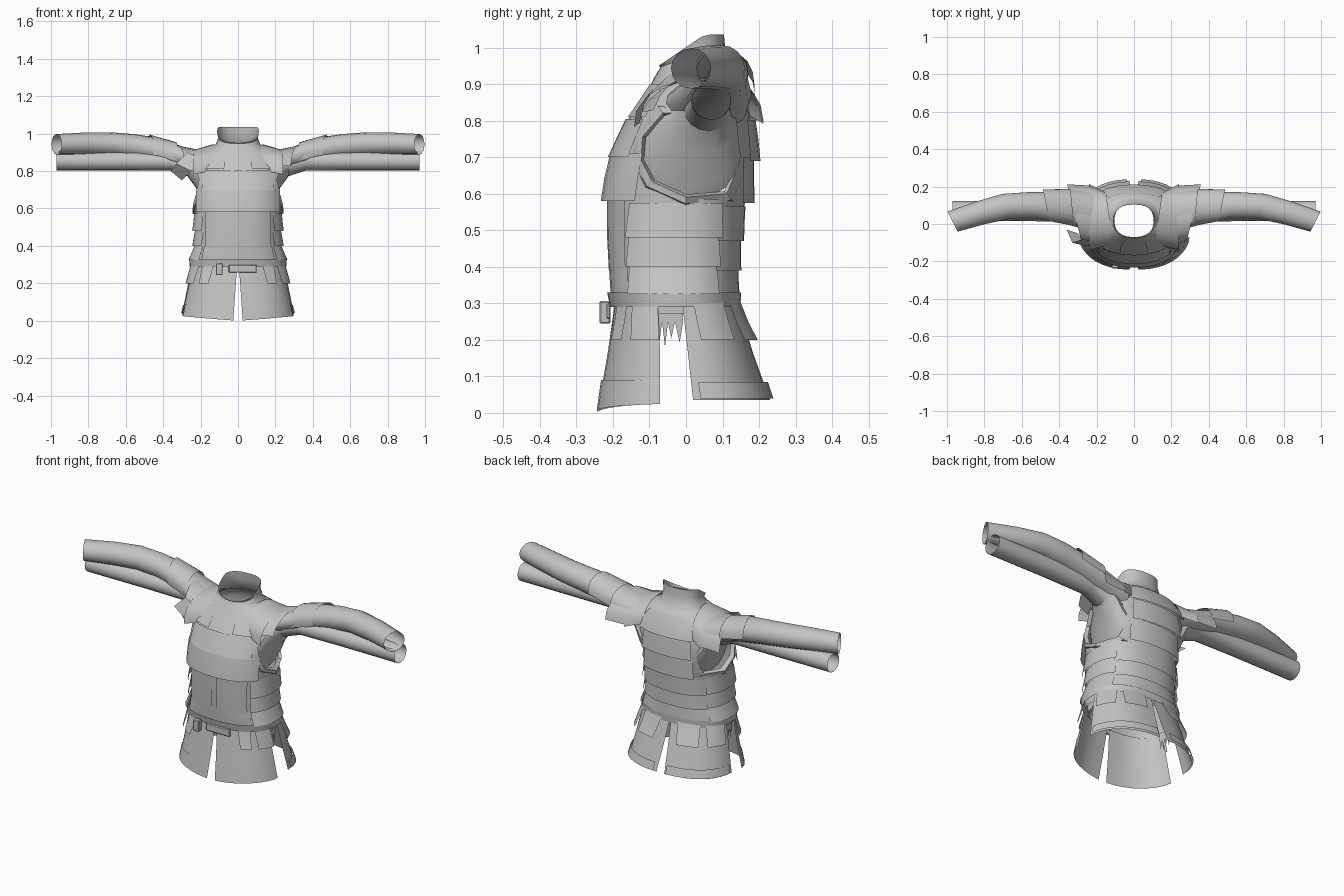
import bpy, bmesh, math
from math import sin, cos, radians

old = bpy.data.objects.get("Cube")
if old:
    bpy.data.objects.remove(old)

grey = bpy.data.materials.new("worn_grey")
grey.use_nodes = True
tone = (0.55, 0.55, 0.55, 1)
grey.diffuse_color = tone
grey.node_tree.nodes["Principled BSDF"].inputs["Base Color"].default_value = tone

# Torso sections: height, half width, front y, back y
BODY = [(.27, .245, -.19, .135), (.33, .245, -.2, .135), (.4, .225, -.205, .14),
        (.5, .225, -.21, .15), (.6, .232, -.21, .165), (.7, .24, -.2, .18),
        (.8, .24, -.16, .185), (.87, .225, -.115, .175), (.91, .175, -.09, .155),
        (.94, .118, -.074, .118)]
ARMHOLE = [(-.135, .69), (-.1, .625), (0, .58), (.12, .59), (.15, .66),
           (.15, .78), (.115, .83), (-.07, .83), (-.13, .76)]


def section(z, off=0):
    for a, b in zip(BODY, BODY[1:]):
        if z <= b[0]:
            break
    t = (z - a[0]) / (b[0] - a[0])
    _, w, f, k = [p + (q - p) * t for p, q in zip(a, b)]
    return z, w + off, f - off, k + off


def around(row, deg):
    """Point on a section; 0 degrees is the front, 90 the left."""
    z, w, f, k = row
    s, c = sin(radians(deg)), cos(radians(deg))
    return (w * math.copysign(abs(s) ** .85, s),
            (f + k) / 2 - (k - f) / 2 * math.copysign(abs(c) ** .85, c), z)


def finish(name, bm, angle=32):
    me = bpy.data.meshes.new(name)
    bm.to_mesh(me)
    bm.free()
    ob = bpy.data.objects.new(name, me)
    bpy.context.collection.objects.link(ob)
    me.materials.append(grey)
    bpy.ops.object.select_all(action='DESELECT')
    ob.select_set(True)
    bpy.context.view_layer.objects.active = ob
    bpy.ops.object.shade_smooth_by_angle(angle=radians(angle))


def skin(name, rows, closed=False, keep=None, flip=False):
    """Sheet of quads through rows of points."""
    bm = bmesh.new()
    grid = [[bm.verts.new(p) for p in r] for r in rows]
    for lo, hi in zip(grid, grid[1:]):
        n = len(lo)
        for i in range(n if closed else n - 1):
            j = (i + 1) % n
            f = bm.faces.new((lo[i], lo[j], hi[j], hi[i]))
            if flip:
                f.normal_flip()
            if keep and not keep(f.calc_center_median()):
                bm.faces.remove(f)
    finish(name, bm)


def plate(name, rows, a0, a1, step=9, slit=0, lift=0):
    """Curved plate between two angles, rows from bottom to top."""
    n = max(2, round((a1 - a0) / step))
    out = []
    for k, row in enumerate(rows):
        s = slit * (1 - k / (len(rows) - 1))
        line = []
        for i in range(n + 1):
            a = a0 + (a1 - a0) * i / n
            a += s * (1 - i / n if a0 + a1 < 180 and a0 >= 0 or a0 + a1 < -180 else i / n)
            x, y, z = around(row, a)
            line.append((x, y, z + lift * abs(sin(radians(a))) * (k == 0)))
        out.append(line)
    skin(name, out)


def both(name, rows, a0, a1, slit=0, **kw):
    plate("left_" + name, rows, a0, a1, slit=slit, **kw)
    plate("right_" + name, rows, -a1, -a0, slit=-slit, **kw)


def band(z0, z1, low, high):
    return [section(z0, low), section((z0 + z1) / 2, (low + high) / 2), section(z1, high)]


def sleeve(name, side, path, a0=0, a1=360, n=16, lean=(0, 0)):
    """Tube or arc along x; path is x, y, z, half depth, half height."""
    rows = []
    for k, (x, y, z, ry, rz) in enumerate(path):
        le = lean[0] + (lean[1] - lean[0]) * k / (len(path) - 1)
        ring = []
        for i in range(n if a1 - a0 == 360 else n + 1):
            a = radians(a0 + (a1 - a0) * i / n)
            ring.append((side * (x + le * ry * cos(a)), y + ry * cos(a), z + rz * sin(a)))
        rows.append(ring)
    skin(name, rows, a1 - a0 == 360, flip=side < 0)


def inside(y, z):
    hit = False
    for (y0, z0), (y1, z1) in zip(ARMHOLE, ARMHOLE[1:] + ARMHOLE[:1]):
        if (z0 > z) != (z1 > z) and y < (y1 - y0) * (z - z0) / (z1 - z0) + y0:
            hit = not hit
    return hit


# Torso shell with open neck, hem and armholes
heights = [.27 + .67 * i / 34 for i in range(35)]
skin("torso", [[around(section(z), i * 6) for i in range(60)] for z in heights], True,
     keep=lambda c: abs(c.x) < .08 or not inside(c.y, c.z))

# Raised collar, sloping up to the back
collar = []
for z, w, f, k, rise in [(.915, .15, -.09, .145, 0), (.935, .118, -.076, .118, .012),
                         (.945, .105, -.07, .108, .045), (.95, .112, -.074, .104, .085)]:
    ring = [around((z, w, f, k), i * 15) for i in range(24)]
    collar.append([(x, y, h + rise * min(1, max(0, (y + .075) / .125))) for x, y, h in ring])
skin("collar", collar, True)

# Overlapping torso plates
plate("chest_plate", band(.58, .71, .024, .012), -60, 60)
plate("upper_chest_plate", band(.7, .805, .014, .008), -46, 46)
plate("lower_belly_plate", band(.31, .4, .008, .006), -48, 48)
both("belly_plate", band(.39, .585, .007, .007), 2, 45)
for i, (z0, z1) in enumerate([(.48, .575), (.4, .49), (.325, .41)]):
    both("side_band_%d" % i, band(z0, z1, .02, .004), 50, 128)
    plate("back_band_%d" % i, band(z0 - .01, z1 - .01, .012, .003), 125, 235)
for i, (z0, z1, a) in enumerate([(.575, .7, 146), (.69, .81, 148), (.8, .9, 142)]):
    plate("back_plate_%d" % i, band(z0, z1, .026, .006), a, 360 - a)
both("collarbone_plate", band(.81, .9, .01, .006), 14, 48)

# Belt and buckle
plate("belt", [section(.29, .014), section(.33, .016)], 0, 360)
for name, loc, size in [("buckle", (-.1, -.222, .275), (.036, .03, .062)),
                        ("belt_strap", (.025, -.212, .278), (.15, .012, .042))]:
    bm = bmesh.new()
    bmesh.ops.create_cube(bm, size=1)
    for v in bm.verts:
        v.co = [c * s + o for c, s, o in zip(v.co, size, loc)]
    bmesh.ops.bevel(bm, geom=bm.edges[:], offset=.004, segments=1, affect='EDGES')
    finish(name, bm)

# Split skirt with hem bands and flared tassets
HEM, MID, TOP = (0, .305, -.243, .235), (.16, .275, -.215, .185), (.3, .247, -.195, .14)
both("front_skirt", [HEM, MID, TOP], .5, 77, slit=2.5, lift=.025)
both("back_skirt", [(.035, .3, -.24, .23), MID, TOP], 94, 179.5, slit=-2.5)
both("front_hem", [(.005, .308, -.245, .238), (.09, .293, -.233, .215)], 4, 72, lift=.02)
both("back_hem", [(.04, .306, -.24, .24), (.085, .295, -.235, .225)], 97, 175)
FLARE = [(.2, .285, -.23, .2), (.25, .272, -.215, .173), (.325, .25, -.2, .142)]
for a0, a1 in [(26, 44), (50, 77), (102, 134), (142, 172)]:
    both("tasset_%d" % a0, FLARE, a0, a1, slit=4 if a0 < 90 else -4)

for side, word in [(1, "left_"), (-1, "right_")]:
    # Frayed lining at the hip gap
    fringe = [[], []]
    for i in range(9):
        a = side * (74 + 2.5 * i)
        fringe[0].append(around((.18 + .012 * (i % 3) if i % 2 else .25, .24, -.19, .14), a))
        fringe[1].append(around((.29, .24, -.19, .14), a))
    skin(word + "fringe", fringe)

    # Armhole rim following the torso side
    rows = []
    for grow, out in [(.86, -.012), (.92, .014), (1.06, .014), (1.1, -.004)]:
        ring = []
        for y, z in ARMHOLE:
            y, z = .01 + (y - .01) * grow, .71 + (z - .71) * grow
            _, w, f, k = section(z)
            u = min(.97, abs(y - (f + k) / 2) / ((k - f) / 2))
            x = w * (1 - u ** 2.35) ** .425 + out
            ring.append((side * x, y, z))
        rows.append(ring)
    skin(word + "armhole_rim", rows, True, flip=side < 0)

    # Lower sleeve, flaring into the armhole
    sleeve(word + "lower_sleeve", side,
           [(.17, .01, .705, .14, .125), (.195, .02, .735, .125, .11), (.225, .045, .79, .095, .08),
            (.27, .062, .832, .068, .06), (.36, .068, .852, .056, .05), (.6, .07, .853, .054, .05),
            (.97, .068, .854, .054, .051)])

    # Upper sleeve, bent at the elbow
    sleeve(word + "upper_sleeve", side,
           [(.17, .05, .835, .12, .07), (.3, .08, .872, .1, .06), (.42, .09, .91, .08, .067),
            (.55, .1, .932, .07, .065), (.68, .095, .945, .066, .062), (.82, .06, .947, .06, .059),
            (.97, .013, .943, .054, .055)], lean=(0, .5))

    # Layered shoulder plates, sloping down from the neck
    sleeve(word + "inner_shoulder_plate", side,
           [(.13, .03, .82, .14, .125), (.24, .035, .795, .178, .118)], -2, 186, 9, lean=(.15, 0))
    sleeve(word + "outer_shoulder_plate", side,
           [(.21, .04, .8, .165, .112), (.32, .06, .8, .152, .135)], 0, 168, 9, lean=(.1, .25))
    sleeve(word + "upper_arm_plate", side,
           [(.33, .09, .88, .1, .075), (.47, .1, .915, .085, .08)], -10, 200, 9, lean=(.1, .2))

# Loose strap hanging from the right shoulder
skin("hanging_strap", [[(-.36, -.03, .8), (-.3, -.05, .75)], [(-.33, -.1, .84), (-.25, -.12, .8)],
                       [(-.27, -.08, .9), (-.2, -.1, .87)]])
